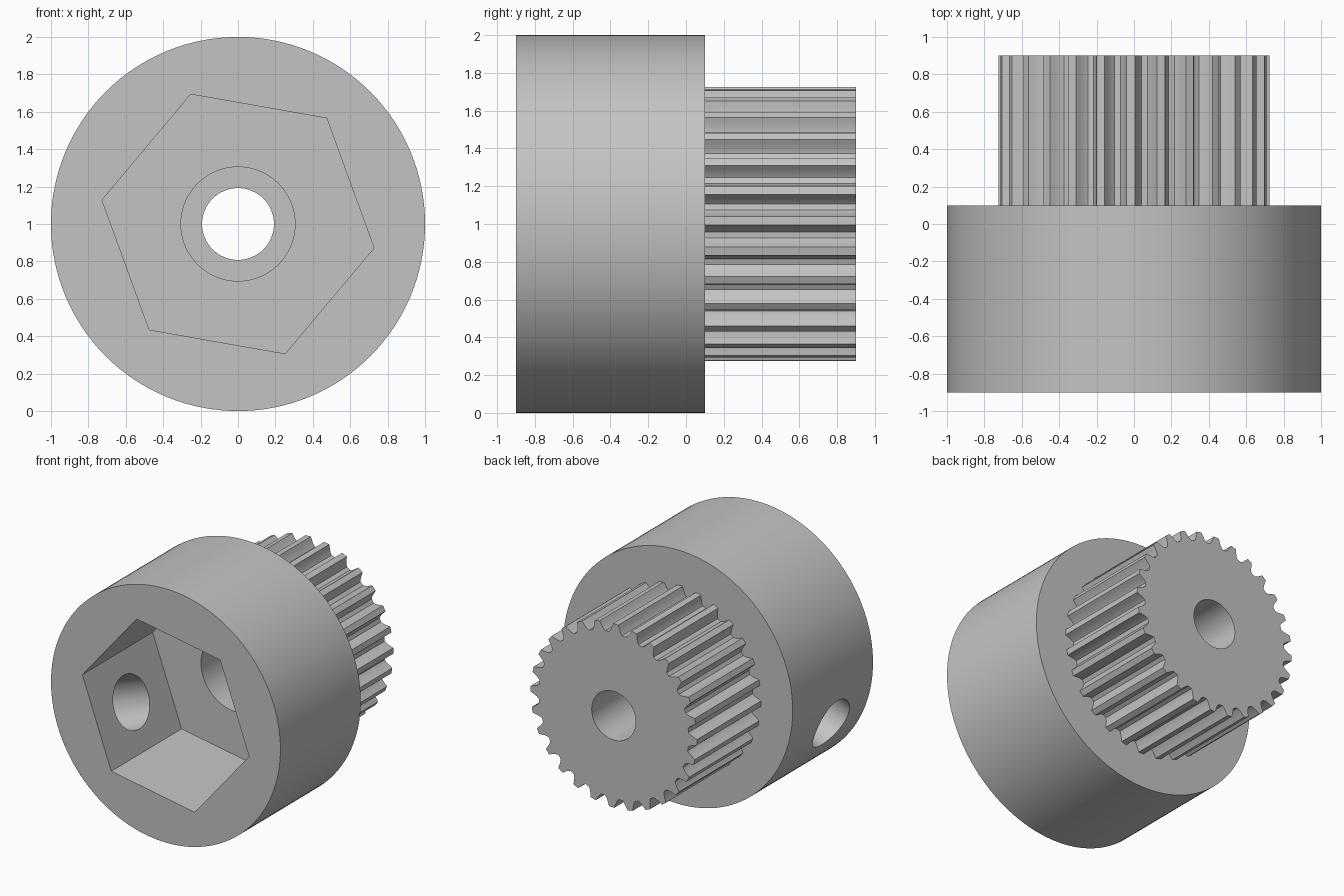
import bpy
import bmesh
from math import cos, sin, radians
from mathutils import Matrix, Vector

cube = bpy.data.objects.get("Cube")
if cube:
    bpy.data.objects.remove(cube, do_unlink=True)

AXIS = Matrix.Translation((0, 0, 1))      # main axis runs along y at this height

grey = bpy.data.materials.new("plain grey")
grey.use_nodes = True
grey.diffuse_color = (0.55, 0.55, 0.55, 1)
grey.node_tree.nodes["Principled BSDF"].inputs["Base Color"].default_value = grey.diffuse_color


def polar(radius, degrees):
    return (radius * cos(radians(degrees)), radius * sin(radians(degrees)))


def ring(radius, sides, start=0):
    return [polar(radius, start + 360 * i / sides) for i in range(sides)]


def prism(name, profile, y0, y1, matrix=AXIS):
    """Extrude an xz profile along y."""
    bm = bmesh.new()
    face = bm.faces.new([bm.verts.new((x, y0, z)) for x, z in profile])
    out = bmesh.ops.extrude_face_region(bm, geom=[face])
    moved = [v for v in out["geom"] if isinstance(v, bmesh.types.BMVert)]
    bmesh.ops.translate(bm, verts=moved, vec=Vector((0, y1 - y0, 0)))
    bmesh.ops.recalc_face_normals(bm, faces=bm.faces)
    bm.transform(matrix)
    mesh = bpy.data.meshes.new(name)
    bm.to_mesh(mesh)
    bm.free()
    mesh.materials.append(grey)
    obj = bpy.data.objects.new(name, mesh)
    bpy.context.collection.objects.link(obj)
    return obj


def combine(target, tool, operation):
    """Apply a boolean and remove the tool object."""
    tool.hide_render = True
    mod = target.modifiers.new(tool.name, 'BOOLEAN')
    mod.operation = operation
    mod.solver = 'EXACT'
    mod.object = tool
    bpy.context.view_layer.objects.active = target
    bpy.ops.object.modifier_apply(modifier=mod.name)
    bpy.data.objects.remove(tool, do_unlink=True)


# Toothed wheel outline: one rounded gap repeated around the axis
TEETH = 28
PITCH = 360 / TEETH
FIRST_TOOTH = 1.4
half_gap = [(4.67, 0.725), (3.9, 0.702), (2.8, 0.672), (1.4, 0.653)]
gap = [(-a, r) for a, r in half_gap] + [(a, r) for a, r in reversed(half_gap)]
outline = [polar(r, FIRST_TOOTH + (i + 0.5) * PITCH + a)
           for i in range(TEETH) for a, r in gap]

# Round hub with the toothed wheel joined behind it
hub = prism("hub_with_toothed_wheel", ring(1, 128), -0.9, 0.1)
combine(hub, prism("toothed_wheel", outline, 0.0, 0.9), 'UNION')

# Hexagonal socket, stepped bore, and one screw hole through the side wall
combine(hub, prism("hex_socket", ring(0.738, 6, -10), -1.1, -0.025), 'DIFFERENCE')
combine(hub, prism("wide_bore", ring(0.305, 64), -0.2, 0.35), 'DIFFERENCE')
combine(hub, prism("bore", ring(0.192, 64), 0.2, 1.1), 'DIFFERENCE')
side_axis = (Matrix.Translation((0, -0.47, 1))
             @ Matrix.Rotation(radians(-20), 4, 'Y')
             @ Matrix.Rotation(radians(90), 4, 'Z'))
combine(hub, prism("side_hole", ring(0.205, 64), 0.5, 1.2, side_axis), 'DIFFERENCE')

# Smooth round walls, crisp edges
bpy.ops.object.select_all(action='DESELECT')
hub.select_set(True)
bpy.context.view_layer.objects.active = hub
bpy.ops.object.shade_smooth_by_angle(angle=radians(25))
